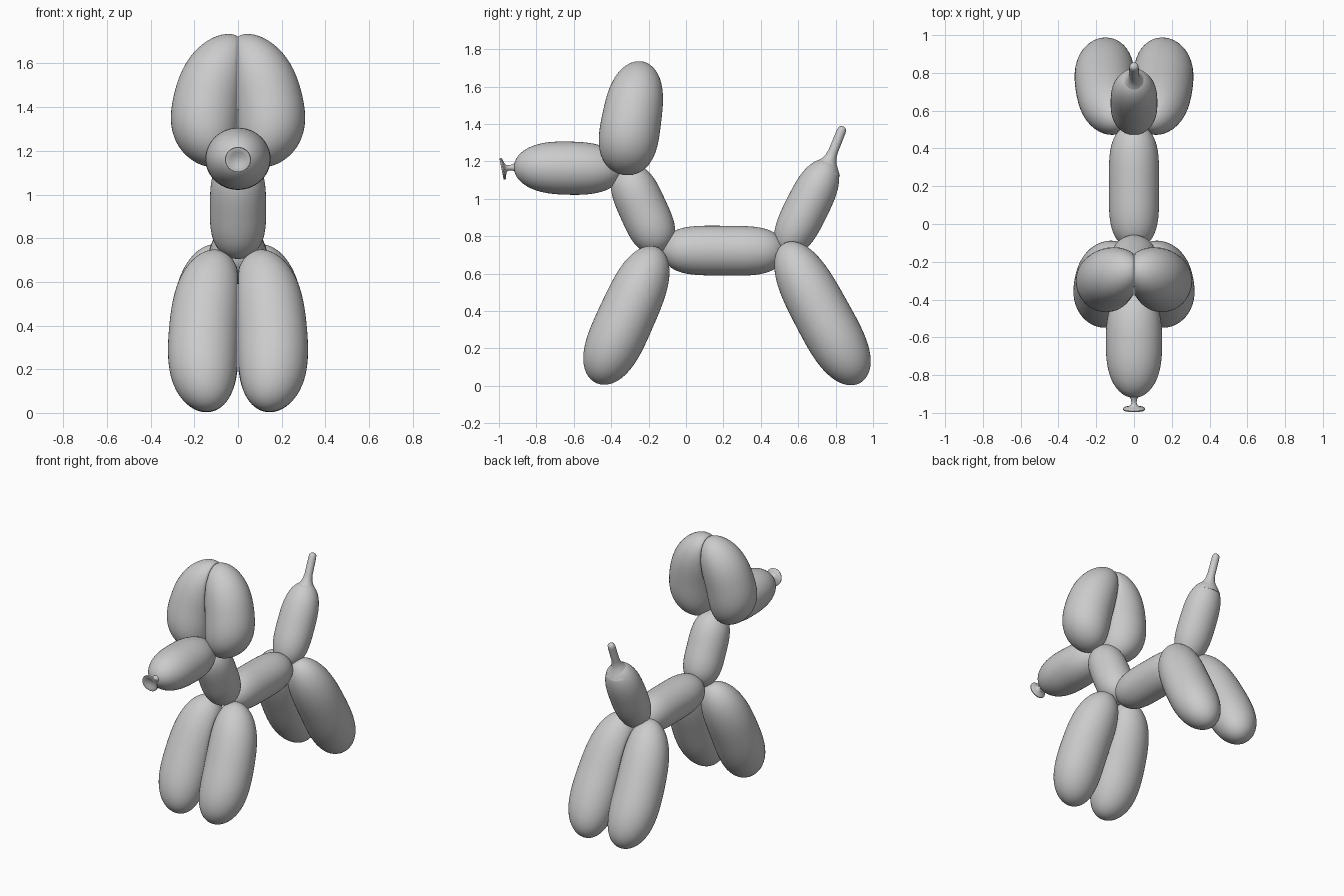
import bpy, bmesh, math
from mathutils import Vector

if "Cube" in bpy.data.objects:
    bpy.data.objects.remove(bpy.data.objects["Cube"])

SEG = 48


def skin(name, rings, side, mirror=False):
    """Skin circular rings given as (centre, axis, radius across, radius along x)."""
    bm = bmesh.new()
    loops = []
    for c, axis, r, rx in rings:
        up = axis.cross(side).normalized()
        loop = []
        for i in range(SEG):
            a = 2 * math.pi * i / SEG
            co = c + side * (rx * math.cos(a)) + up * (r * math.sin(a))
            if mirror:                       # pairs press flat against each other
                co.x = max(co.x, 0.0015)
            loop.append(bm.verts.new(co))
        loops.append(loop)
    for a, b in zip(loops, loops[1:]):
        for i in range(SEG):
            j = (i + 1) % SEG
            bm.faces.new((a[i], a[j], b[j], b[i]))
    bm.faces.new(loops[0][::-1])
    bm.faces.new(loops[-1])
    bmesh.ops.recalc_face_normals(bm, faces=bm.faces)
    me = bpy.data.meshes.new(name)
    bm.to_mesh(me)
    bm.free()
    ob = bpy.data.objects.new(name, me)
    bpy.context.collection.objects.link(ob)
    if mirror:
        ob.modifiers.new("Mirror", 'MIRROR').use_mirror_merge = False
    bpy.ops.object.select_all(action='DESELECT')
    ob.select_set(True)
    bpy.context.view_layer.objects.active = ob
    bpy.ops.object.shade_smooth_by_angle(angle=math.radians(50))
    return ob


def balloon(name, p0, p1, r0, r1, power=3.2, mid=None, rx=1.0, mirror=False, n=40):
    """Sausage with rounded ends along a (possibly bowed) spine."""
    p0, p1 = Vector(p0), Vector(p1)
    m = Vector(mid) if mid else (p0 + p1) / 2
    ctrl = 2 * m - (p0 + p1) / 2
    axis = (p1 - p0).normalized()
    side = Vector((1, 0, 0))
    side = (side - axis * side.dot(axis)).normalized()
    rings = []
    for k in range(n + 1):
        u = -math.cos(math.pi * (0.01 + 0.98 * k / n))
        t = (u + 1) / 2
        c = p0 * (1 - t) ** 2 + ctrl * 2 * t * (1 - t) + p1 * t * t
        r = (r0 + (r1 - r0) * t) * math.sqrt(1 - abs(u) ** power)
        rings.append((c, axis, r, r * rx))
    return skin(name, rings, side, mirror)


def lathe(name, origin, direction, profile):
    """Turned part: profile of (distance, radius) along a direction."""
    o, d = Vector(origin), Vector(direction).normalized()
    return skin(name, [(o + d * s, d, r, r) for s, r in profile], Vector((1, 0, 0)))


# Head, neck and body
balloon("snout", (0, -0.92, 1.17), (0, -0.33, 1.157), 0.142, 0.142, 2.6, rx=1.05)
balloon("neck", (0, -0.335, 1.175), (0, -0.125, 0.715), 0.127, 0.13, 3.4)
balloon("body", (0, -0.13, 0.725), (0, 0.53, 0.72), 0.133, 0.133, 4.0)

# Mirrored pairs
balloon("ears", (0.14, -0.335, 1.13), (0.025, -0.235, 1.732), 0.172, 0.145, 3.0,
        mid=(0.137, -0.29, 1.43), mirror=True)
balloon("front_legs", (0.15, -0.48, 0.015), (0.10, -0.152, 0.74), 0.158, 0.146, 3.2,
        mid=(0.155, -0.315, 0.377), rx=1.06, mirror=True)
balloon("hind_legs", (0.15, 0.93, 0.015), (0.10, 0.525, 0.762), 0.158, 0.146, 3.2,
        mid=(0.15, 0.725, 0.385), rx=1.05, mirror=True)

# Tail with its uninflated tip
balloon("tail", (0, 0.52, 0.70), (0, 0.772, 1.205), 0.118, 0.115, 3.0, rx=1.06)
lathe("tail_tip", (0, 0.745, 1.15), (0, 0.095, 0.235),
      [(0, 0.085), (0.03, 0.062), (0.055, 0.042), (0.08, 0.031), (0.11, 0.026),
       (0.225, 0.025), (0.242, 0.022), (0.251, 0.015), (0.255, 0.004)])

# Knot: thin stem flaring into a dished lip
lathe("knot", (0, -0.90, 1.168), (0, -1, -0.03),
      [(0, 0.035), (0.018, 0.022), (0.03, 0.015), (0.05, 0.014)])
lathe("knot_lip", (0, -0.945, 1.167), (0, -1, -0.2),
      [(0, 0.014), (0.015, 0.018), (0.024, 0.035), (0.028, 0.054), (0.034, 0.059),
       (0.041, 0.057), (0.042, 0.05), (0.036, 0.035), (0.03, 0.015), (0.029, 0.003)])
